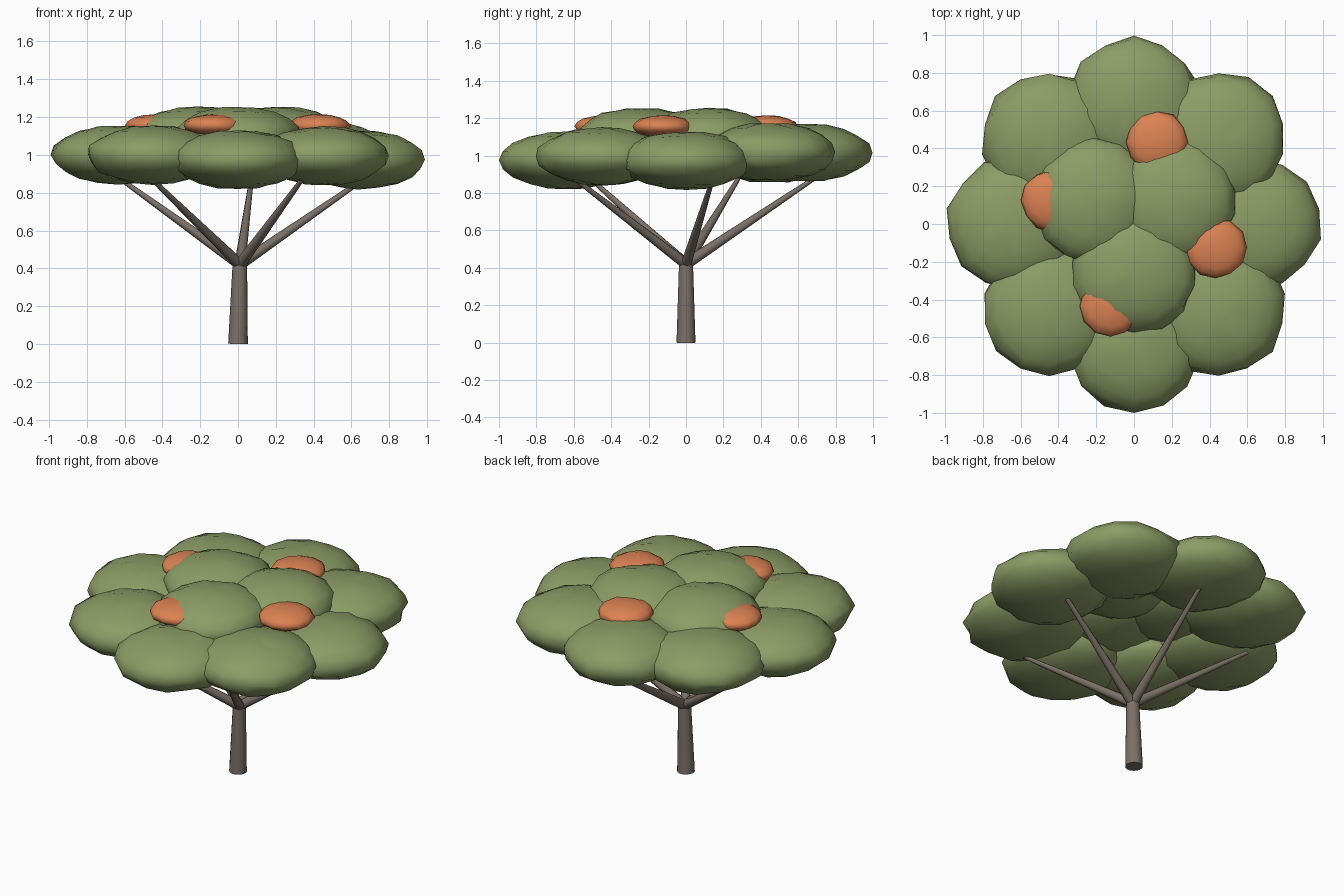
import bpy, math, random
from mathutils import Vector

if "Cube" in bpy.data.objects:
    bpy.data.objects.remove(bpy.data.objects["Cube"])

random.seed(4)


def material(name, color):
    m = bpy.data.materials.new(name)
    m.diffuse_color = (*color, 1)
    m.use_nodes = True
    m.node_tree.nodes["Principled BSDF"].inputs["Base Color"].default_value = m.diffuse_color
    return m


LEAF = material("leaf green", (0.262, 0.335, 0.132))
BLOOM = material("blossom orange", (0.72, 0.225, 0.085))
BARK = material("bark brown", (0.20, 0.163, 0.135))


def finish(name, mat, angle):
    ob = bpy.context.object
    ob.name = name
    ob.data.materials.append(mat)
    bpy.ops.object.shade_smooth_by_angle(angle=math.radians(angle))
    return ob


# Flattened, slightly irregular ball used for leaf pads and blossoms
def pad(name, mat, loc, radius, height, segments, rings):
    bpy.ops.mesh.primitive_uv_sphere_add(segments=segments, ring_count=rings, radius=1, location=loc)
    ob = finish(name, mat, 60)
    for v in ob.data.vertices:
        k = 1 + random.uniform(-0.035, 0.035)
        v.co = Vector((v.co.x * radius * k, v.co.y * radius * k, v.co.z * height * k))
    return ob


# Tapered round limb between two points
def limb(name, start, end, r1, r2, sides):
    a, b = Vector(start), Vector(end)
    bpy.ops.mesh.primitive_cone_add(vertices=sides, radius1=r1, radius2=r2,
                                    depth=(b - a).length, location=(a + b) / 2)
    ob = finish(name, BARK, 50)
    ob.rotation_euler = (b - a).to_track_quat('Z', 'Y').to_euler()
    return ob


def polar(radius, degrees, z):
    t = math.radians(degrees)
    return (radius * math.cos(t), radius * math.sin(t), z)


# Trunk and five spreading branches
limb("trunk", (0, 0, 0), (0.01, 0, 0.435), 0.052, 0.038, 14)
for i in range(5):
    limb(f"branch_{i + 1}", (0.01, 0, 0.42), polar(0.685, 12 + 72 * i, 0.875), 0.03, 0.012, 8)

# Outer ring of leaf pads
for i, z in enumerate((0.975, 1.02, 1.015, 1.01, 1.0, 1.0, 0.975, 0.995)):
    pad(f"outer_leaf_pad_{i + 1}", LEAF, polar(0.635, 45 * i, z), 0.355, 0.155, 14, 10)

# Raised inner leaf pads
for i in range(3):
    pad(f"inner_leaf_pad_{i + 1}", LEAF, polar(0.25, 30 + 120 * i, 1.1), 0.335, 0.155, 14, 10)

# Blossom clusters
for i in range(4):
    pad(f"blossom_{i + 1}", BLOOM, polar(0.45, -16 + 90 * i, 1.155), 0.163, 0.06, 12, 8)
